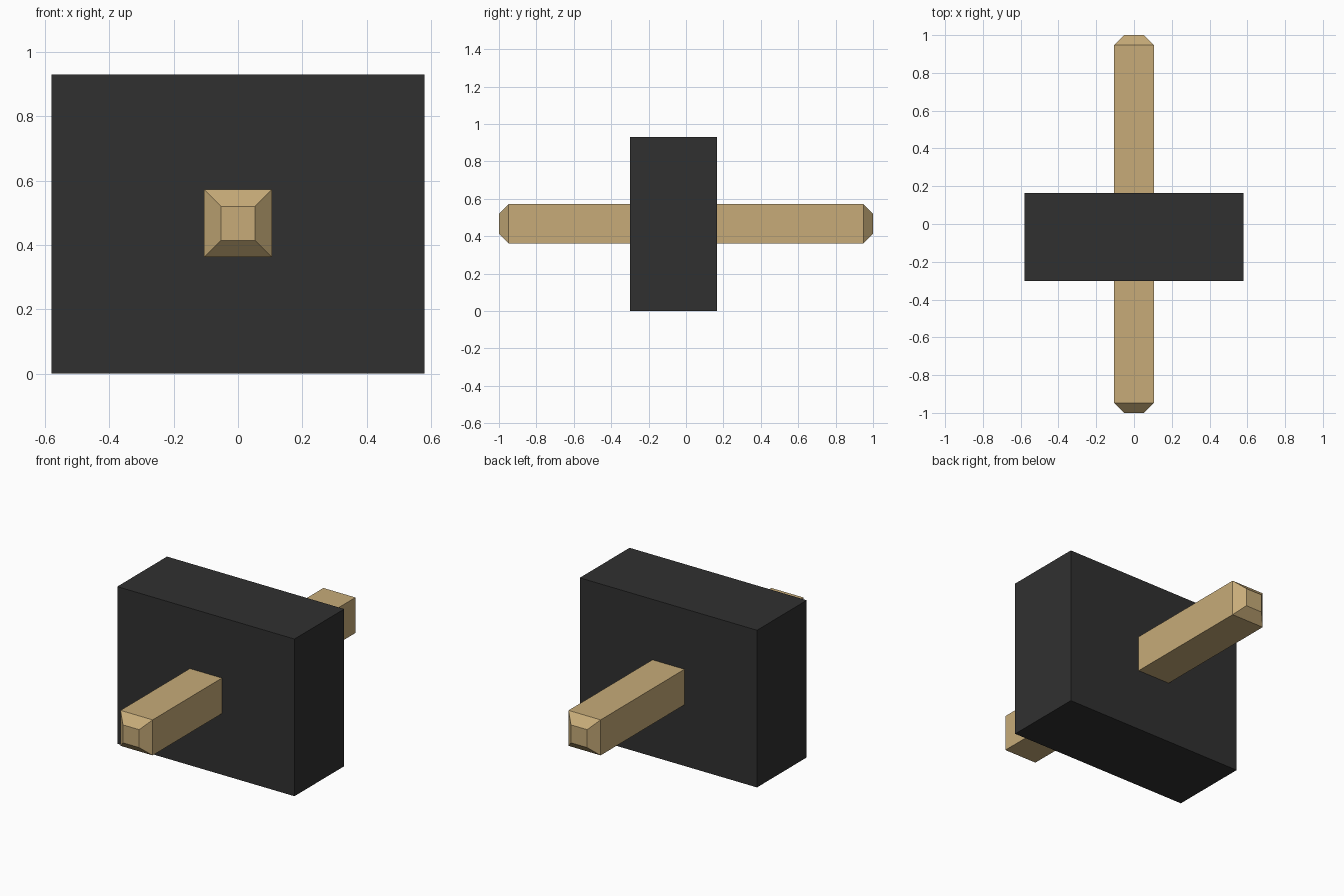
import bpy
import bmesh

cube = bpy.data.objects.get("Cube")
if cube:
    bpy.data.objects.remove(cube, do_unlink=True)


def make_material(name, rgb):
    mat = bpy.data.materials.new(name)
    mat.use_nodes = True
    colour = (*rgb, 1.0)
    mat.diffuse_color = colour
    mat.node_tree.nodes["Principled BSDF"].inputs["Base Color"].default_value = colour
    return mat


def make_box(name, size, location, mat, end_chamfer=0.0):
    """Box whose two y ends can be tapered by a chamfer."""
    bm = bmesh.new()
    bmesh.ops.create_cube(bm, size=1.0)
    bmesh.ops.scale(bm, vec=size, verts=bm.verts)
    if end_chamfer:
        rims = [e for e in bm.edges
                if abs(e.verts[0].co.y - e.verts[1].co.y) < 1e-5]
        bmesh.ops.bevel(bm, geom=rims, offset=end_chamfer,
                        offset_type='OFFSET', segments=1, affect='EDGES')
    mesh = bpy.data.meshes.new(name)
    bm.to_mesh(mesh)
    bm.free()
    mesh.materials.append(mat)
    obj = bpy.data.objects.new(name, mesh)
    obj.location = location
    bpy.context.collection.objects.link(obj)
    return obj


charcoal = make_material("charcoal", (0.03, 0.03, 0.03))
tan_wood = make_material("tan_wood", (0.57, 0.41, 0.19))

# Heavy block standing on the ground, set slightly forward on the bar
make_box("head_block", (1.16, 0.465, 0.93), (0, -0.068, 0.465), charcoal)

# Square bar running through the block, with chamfered ends
make_box("handle_bar", (0.21, 2.0, 0.21), (0, 0, 0.467), tan_wood, end_chamfer=0.052)
